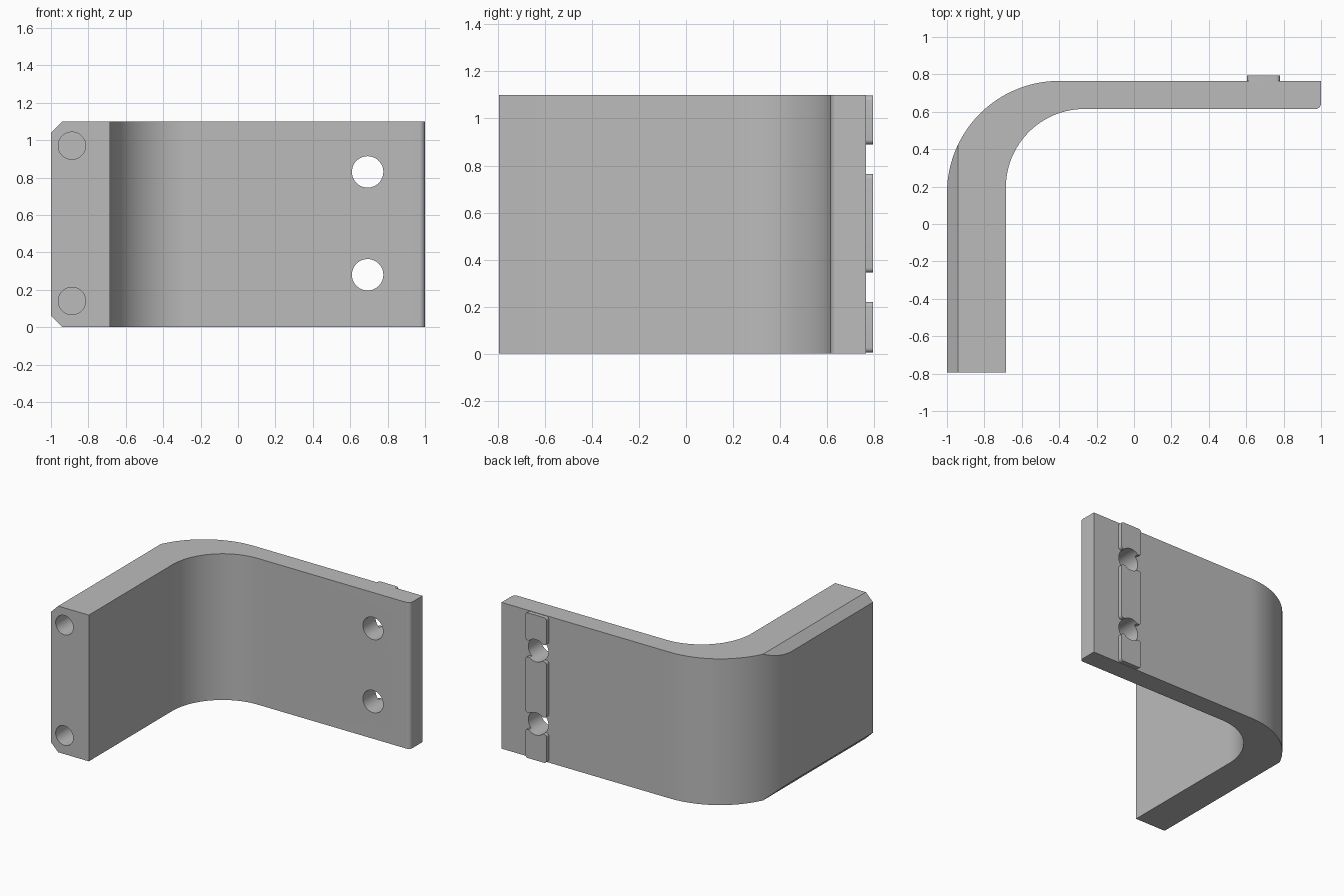
import bpy, bmesh, math
from mathutils import Vector

cube = bpy.data.objects.get("Cube")
if cube:
    bpy.data.objects.remove(cube, do_unlink=True)

HEIGHT = 1.10
grey = bpy.data.materials.new("plain grey")
grey.use_nodes = True
colour = (0.5, 0.5, 0.5, 1)
grey.diffuse_color = colour
grey.node_tree.nodes["Principled BSDF"].inputs["Base Color"].default_value = colour


def arc(cx, cy, r, start, end, steps):
    angles = [math.radians(start + (end - start) * i / steps) for i in range(steps + 1)]
    return [(cx + r * math.cos(a), cy + r * math.sin(a)) for a in angles]


def finish(name, bm):
    bmesh.ops.recalc_face_normals(bm, faces=bm.faces)
    mesh = bpy.data.meshes.new(name)
    bm.to_mesh(mesh)
    bm.free()
    mesh.materials.append(grey)
    obj = bpy.data.objects.new(name, mesh)
    bpy.context.collection.objects.link(obj)
    return obj


def prism(points, offset):
    """Extrude a closed outline of 3D points along an offset."""
    bm = bmesh.new()
    face = bm.faces.new([bm.verts.new(p) for p in points])
    ext = bmesh.ops.extrude_face_region(bm, geom=[face])
    verts = [g for g in ext["geom"] if isinstance(g, bmesh.types.BMVert)]
    bmesh.ops.translate(bm, verts=verts, vec=offset)
    return bm


def along_y(name, outline, y0, y1):
    return finish(name, prism([(x, y0, z) for x, z in outline], (0, y1 - y0, 0)))


def boolean(target, tool, operation):
    mod = target.modifiers.new(tool.name, "BOOLEAN")
    mod.operation = operation
    mod.solver = "EXACT"
    mod.object = tool
    bpy.context.view_layer.objects.active = target
    bpy.ops.object.modifier_apply(modifier=mod.name)
    bpy.data.objects.remove(tool, do_unlink=True)


# Bent plate: thick arm, curved corner, thin flange with one rounded edge
outline = [(-1, -0.795), (-0.685, -0.795)]
outline += arc(-0.265, 0.195, 0.42, 180, 90, 32)
outline += arc(0.97, 0.645, 0.03, -90, 0, 8)
outline += [(1, 0.765)]
outline += arc(-0.4, 0.165, 0.6, 90, 180, 40)
bm = prism([(x, y, 0) for x, y in outline], (0, 0, HEIGHT))

# Chamfers along the outer edges of the arm
for z, side in ((HEIGHT, 1), (0, -1)):
    cut = bmesh.ops.bisect_plane(
        bm, geom=bm.verts[:] + bm.edges[:] + bm.faces[:],
        plane_co=(-0.94, 0, z), plane_no=Vector((-1, 0, side)), clear_outer=True)
    edges = [g for g in cut["geom_cut"] if isinstance(g, bmesh.types.BMEdge)]
    bmesh.ops.holes_fill(bm, edges=edges)
bracket = finish("bent_bracket", bm)

# Raised pads on the back of the flange
R = 0.02
for low, high in ((0.005, 0.22), (0.345, 0.765), (0.89, HEIGHT - 0.003)):
    x0, x1 = 0.605 + R, 0.78 - R
    corners = [(x1, high - R, 0), (x0, high - R, 90), (x0, low + R, 180), (x1, low + R, 270)]
    pad = [p for x, z, a in corners for p in arc(x, z, R, a, a + 90, 6)]
    boolean(bracket, along_y("pad", pad, 0.72, 0.795), "UNION")

# Through holes in the flange and blind holes in the arm end
for x, z, r, y0, y1 in ((0.693, 0.28, 0.084, 0.5, 0.9), (0.693, 0.83, 0.084, 0.5, 0.9),
                        (-0.888, 0.14, 0.073, -0.9, -0.3), (-0.888, 0.97, 0.073, -0.9, -0.3)):
    boolean(bracket, along_y("drill", arc(x, z, r, 0, 352.5, 47), y0, y1), "DIFFERENCE")

bpy.ops.object.select_all(action="DESELECT")
bracket.select_set(True)
bpy.context.view_layer.objects.active = bracket
bpy.ops.object.shade_smooth_by_angle(angle=math.radians(25))
